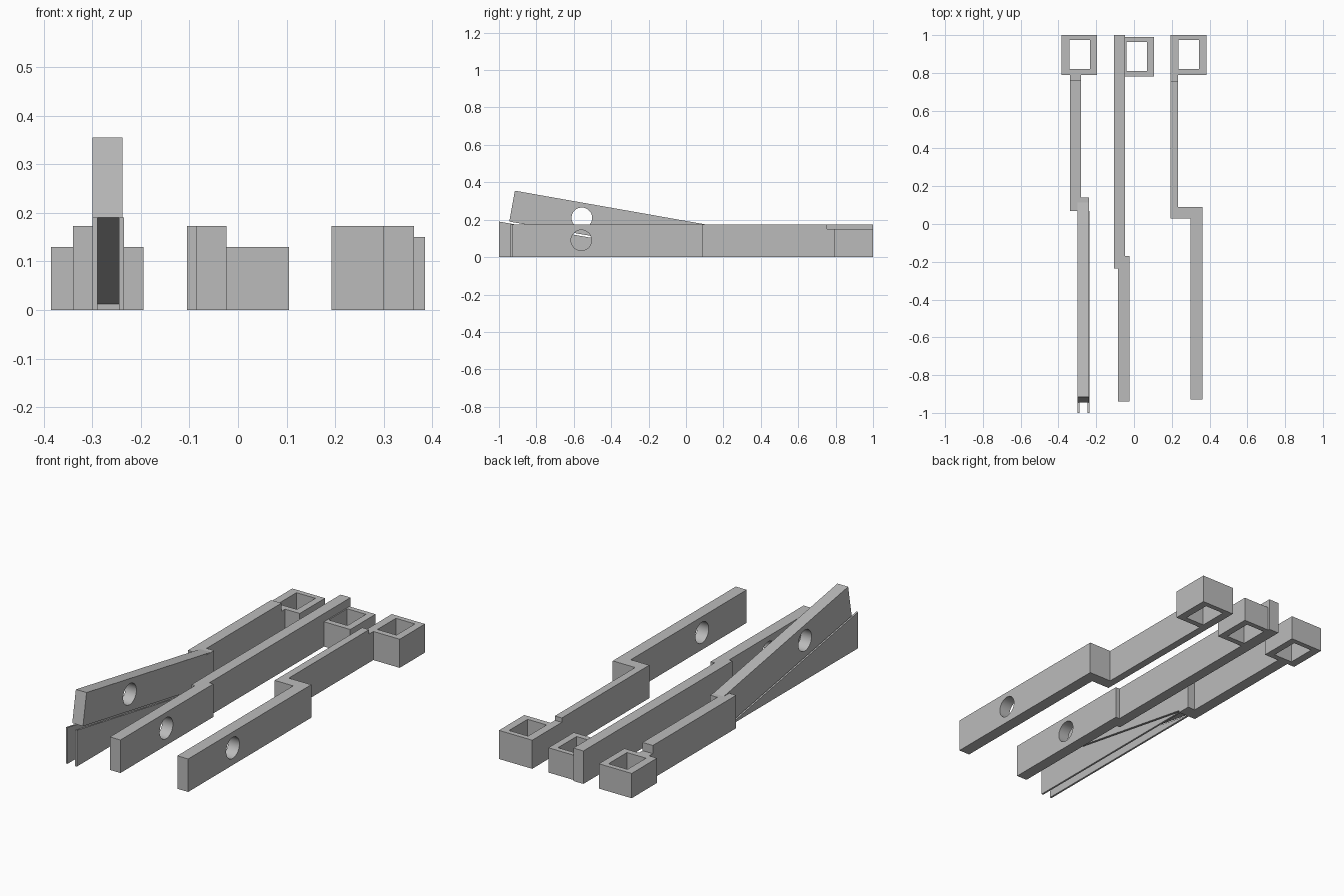
import bpy, bmesh, math
from mathutils import Vector

if "Cube" in bpy.data.objects:
    bpy.data.objects.remove(bpy.data.objects["Cube"], do_unlink=True)

grey = bpy.data.materials.new("plain grey")
grey.use_nodes = True
colour = (0.5, 0.5, 0.5, 1)
grey.diffuse_color = colour
grey.node_tree.nodes["Principled BSDF"].inputs["Base Color"].default_value = colour


def prism(name, points, low, high, axis="z"):
    """Extrude an xy outline along z, or a yz outline along x."""
    def place(a, b):
        return (a, b, low) if axis == "z" else (low, a, b)
    bm = bmesh.new()
    face = bm.faces.new([bm.verts.new(place(a, b)) for a, b in points])
    out = bmesh.ops.extrude_face_region(bm, geom=[face])
    shift = Vector((0, 0, high - low)) if axis == "z" else Vector((high - low, 0, 0))
    bmesh.ops.translate(bm, vec=shift,
                        verts=[v for v in out["geom"] if isinstance(v, bmesh.types.BMVert)])
    bmesh.ops.recalc_face_normals(bm, faces=bm.faces)
    mesh = bpy.data.meshes.new(name)
    bm.to_mesh(mesh)
    bm.free()
    mesh.materials.append(grey)
    obj = bpy.data.objects.new(name, mesh)
    bpy.context.collection.objects.link(obj)
    return obj


def rect(x0, x1, y0, y1):
    return [(x0, y0), (x1, y0), (x1, y1), (x0, y1)]


def cut(obj, cutter):
    mod = obj.modifiers.new("cut", "BOOLEAN")
    mod.operation = "DIFFERENCE"
    mod.solver = "EXACT"
    mod.object = cutter
    bpy.ops.object.select_all(action="DESELECT")
    bpy.context.view_layer.objects.active = obj
    obj.select_set(True)
    bpy.ops.object.modifier_apply(modifier="cut")
    bpy.ops.object.shade_smooth_by_angle(angle=math.radians(30))
    bpy.data.objects.remove(cutter, do_unlink=True)


def drill(obj, y, z, radius=0.055, sides=48):
    ring = [(y + radius * math.cos(2 * math.pi * i / sides),
             z + radius * math.sin(2 * math.pi * i / sides)) for i in range(sides)]
    cut(obj, prism("drill", ring, -0.5, 0.5, "x"))


def socket(name, outer, inner, height):
    obj = prism(name, rect(*outer), 0, height)
    cut(obj, prism("socket_cutter", rect(*inner), -0.1, 0.3))


TOP = 0.173

# Left arm: cranked bar, lowered neck and square socket
prism("left_arm", [(-.34, .07), (-.237, .07), (-.237, .14), (-.28, .14),
                   (-.28, .76), (-.34, .76)], 0, TOP)
prism("left_neck", rect(-.34, -.28, .76, .79), 0, 0.13)
socket("left_socket", (-.385, -.195, .79, 1), (-.342, -.232, .82, .973), 0.13)

# Raised lever and the two thin wedge plates beneath it
lever = prism("raised_lever", [(.07, .012), (-.945, .19), (-.915, .355),
                               (.115, TOP), (.07, TOP)], -.30, -.238, "x")
drill(lever, -.557, .21)
for side, x in (("outer", -.299), ("inner", -.245)):
    prism(side + "_wedge_plate", [(.07, 0), (-1, 0), (-1, .19), (.07, .002)],
          x, x + .01, "x")

# Middle arm: offset bar with a socket on its side
middle = prism("middle_arm", [(-.105, 1), (-.105, -.235), (-.085, -.235), (-.085, -.94),
                              (-.024, -.94), (-.024, -.17), (-.047, -.17), (-.047, 1)], 0, TOP)
drill(middle, -.56, .09)
socket("middle_socket", (-.047, .105, .78, .99), (-.041, .068, .81, .963), 0.13)

# Right arm: cranked bar, lowered neck and square socket
right = prism("right_arm", [(.192, .03), (.299, .03), (.299, -.93), (.362, -.93),
                            (.362, .09), (.232, .09), (.232, .755), (.192, .755)], 0, TOP)
drill(right, -.56, .09)
prism("right_neck", rect(.192, .232, .755, .79), 0, 0.15)
socket("right_socket", (.192, .385, .79, 1), (.235, .345, .82, .973), 0.15)
